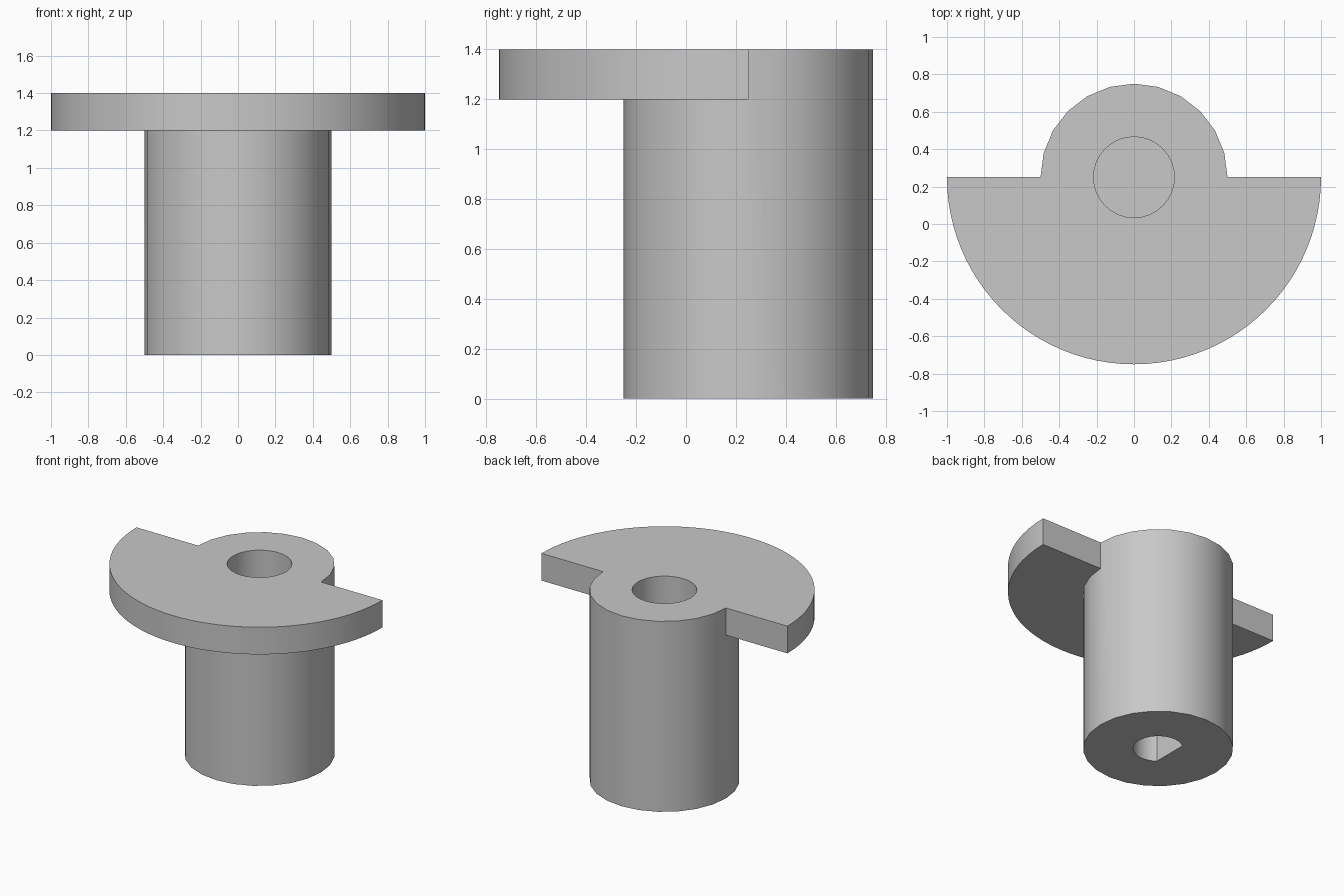
import bpy, bmesh
from math import cos, sin, pi, acos

default = bpy.data.objects.get("Cube")
if default:
    bpy.data.objects.remove(default, do_unlink=True)

AXIS_Y = 0.25      # the shaft axis and the straight edge of the flange
HEIGHT = 1.4

grey = bpy.data.materials.new("plain_grey")
grey.use_nodes = True
colour = (0.58, 0.58, 0.58, 1)
grey.diffuse_color = colour
grey.node_tree.nodes["Principled BSDF"].inputs["Base Color"].default_value = colour


def arc(radius, start, end, steps):
    """Points along an arc about the shaft axis, both ends included."""
    angles = [start + (end - start) * i / steps for i in range(steps + 1)]
    return [(radius * cos(a), AXIS_Y + radius * sin(a)) for a in angles]


def prism(name, outline, bottom, top):
    """Extrude a counter-clockwise outline from bottom to top."""
    bm = bmesh.new()
    face = bm.faces.new([bm.verts.new((x, y, bottom)) for x, y in outline])
    moved = bmesh.ops.extrude_face_region(bm, geom=[face])["geom"]
    verts = [v for v in moved if isinstance(v, bmesh.types.BMVert)]
    bmesh.ops.translate(bm, verts=verts, vec=(0, 0, top - bottom))
    bmesh.ops.recalc_face_normals(bm, faces=bm.faces)
    mesh = bpy.data.meshes.new(name)
    bm.to_mesh(mesh)
    bm.free()
    mesh.materials.append(grey)
    obj = bpy.data.objects.new(name, mesh)
    bpy.context.collection.objects.link(obj)
    return obj


def combine(target, other, operation):
    """Apply a boolean and remove the helper."""
    bpy.ops.object.select_all(action="DESELECT")
    bpy.context.view_layer.objects.active = target
    target.select_set(True)
    mod = target.modifiers.new(other.name, "BOOLEAN")
    mod.operation = operation
    mod.solver = "EXACT"
    mod.object = other
    bpy.ops.object.modifier_apply(modifier=mod.name)
    bpy.data.objects.remove(other, do_unlink=True)


# Round shaft with a half-disc flange at the top
body = prism("flanged_shaft", arc(0.5, 0, 2 * pi, 24)[:-1], 0, HEIGHT)
flange = prism("half_flange", arc(1, pi, 2 * pi, 48), 1.2, HEIGHT)
combine(body, flange, "UNION")

# Blind round bore from the top
bore = prism("top_bore", arc(0.216, 0, 2 * pi, 32)[:-1], 0.8, HEIGHT + 0.1)
combine(body, bore, "DIFFERENCE")

# Blind D-shaped socket from below, flat on its -x side
half = acos(-0.6)
socket = prism("d_socket", arc(0.167, -half, half, 24), -0.1, 0.6)
combine(body, socket, "DIFFERENCE")

bpy.ops.object.shade_smooth_by_angle(angle=pi / 6)
